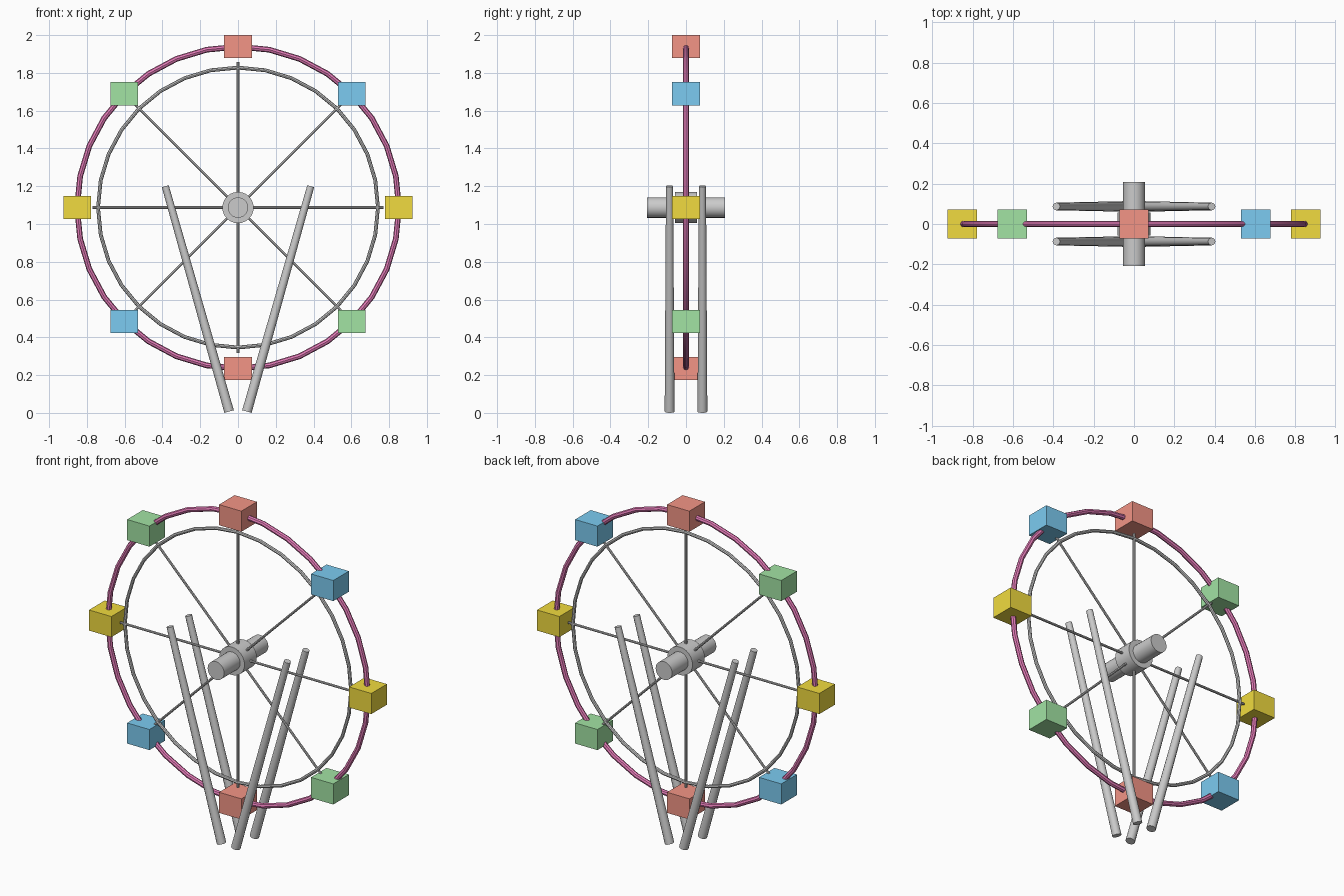
import bpy
import math
from mathutils import Vector

if "Cube" in bpy.data.objects:
    bpy.data.objects.remove(bpy.data.objects["Cube"])

HUB_Z = 1.087
RIM_R = 0.852


def material(name, rgb):
    m = bpy.data.materials.new(name)
    m.diffuse_color = (*rgb, 1)
    m.use_nodes = True
    m.node_tree.nodes["Principled BSDF"].inputs["Base Color"].default_value = m.diffuse_color
    return m


def finish(name, mat=None, smooth=True):
    ob = bpy.context.object
    ob.name = name
    if mat:
        ob.data.materials.append(mat)
    if smooth:
        bpy.ops.object.shade_smooth_by_angle(angle=math.radians(40))
    return ob


def rod(name, a, b, r1, r2, sides):
    """Tapered cylinder from point a (radius r1) to point b (radius r2)."""
    a, b = Vector(a), Vector(b)
    rot = (b - a).to_track_quat('Z', 'Y').to_euler()
    bpy.ops.mesh.primitive_cone_add(vertices=sides, radius1=r1, radius2=r2,
                                    depth=(b - a).length,
                                    location=(a + b) / 2, rotation=rot)
    return finish(name)


def ring(name, major, minor, mat=None):
    bpy.ops.mesh.primitive_torus_add(major_segments=32, minor_segments=8,
                                     major_radius=major, minor_radius=minor,
                                     location=(0, 0, HUB_Z),
                                     rotation=(math.pi / 2, 0, 0))
    return finish(name, mat)


pink = material("pink", (0.78, 0.20, 0.48))
cabin_mats = [material("red", (0.90, 0.30, 0.24)),
              material("blue", (0.20, 0.60, 0.88)),
              material("yellow", (0.88, 0.71, 0.05)),
              material("green", (0.36, 0.77, 0.37))]

# Wheel rims
ring("outer_rim", RIM_R, 0.015, pink)
ring("inner_rim", 0.741, 0.010)

# Hub and axle
rod("hub", (0, -0.057, HUB_Z), (0, 0.057, HUB_Z), 0.083, 0.083, 24)
rod("axle", (0, -0.207, HUB_Z), (0, 0.207, HUB_Z), 0.054, 0.054, 24)

# Spokes and upright cabins, clockwise from the top
for i in range(8):
    t = i * math.pi / 4
    d = Vector((math.sin(t), 0, math.cos(t)))
    c = Vector((0, 0, HUB_Z))
    rod(f"spoke_{i + 1}", c, c + d * 0.77, 0.007, 0.007, 8)
    bpy.ops.mesh.primitive_cube_add(size=1, location=c + d * RIM_R)
    bpy.context.object.scale = (0.146, 0.146, 0.122)
    finish(f"cabin_{i + 1}", cabin_mats[i % 4], smooth=False)

# Four tapered support legs, spreading upward
for sy, side in ((-1, "front"), (1, "back")):
    for sx, hand in ((-1, "left"), (1, "right")):
        rod(f"{side}_{hand}_leg", (sx * 0.047, sy * 0.087, 0.007),
            (sx * 0.385, sy * 0.087, 1.2), 0.026, 0.019, 12)
